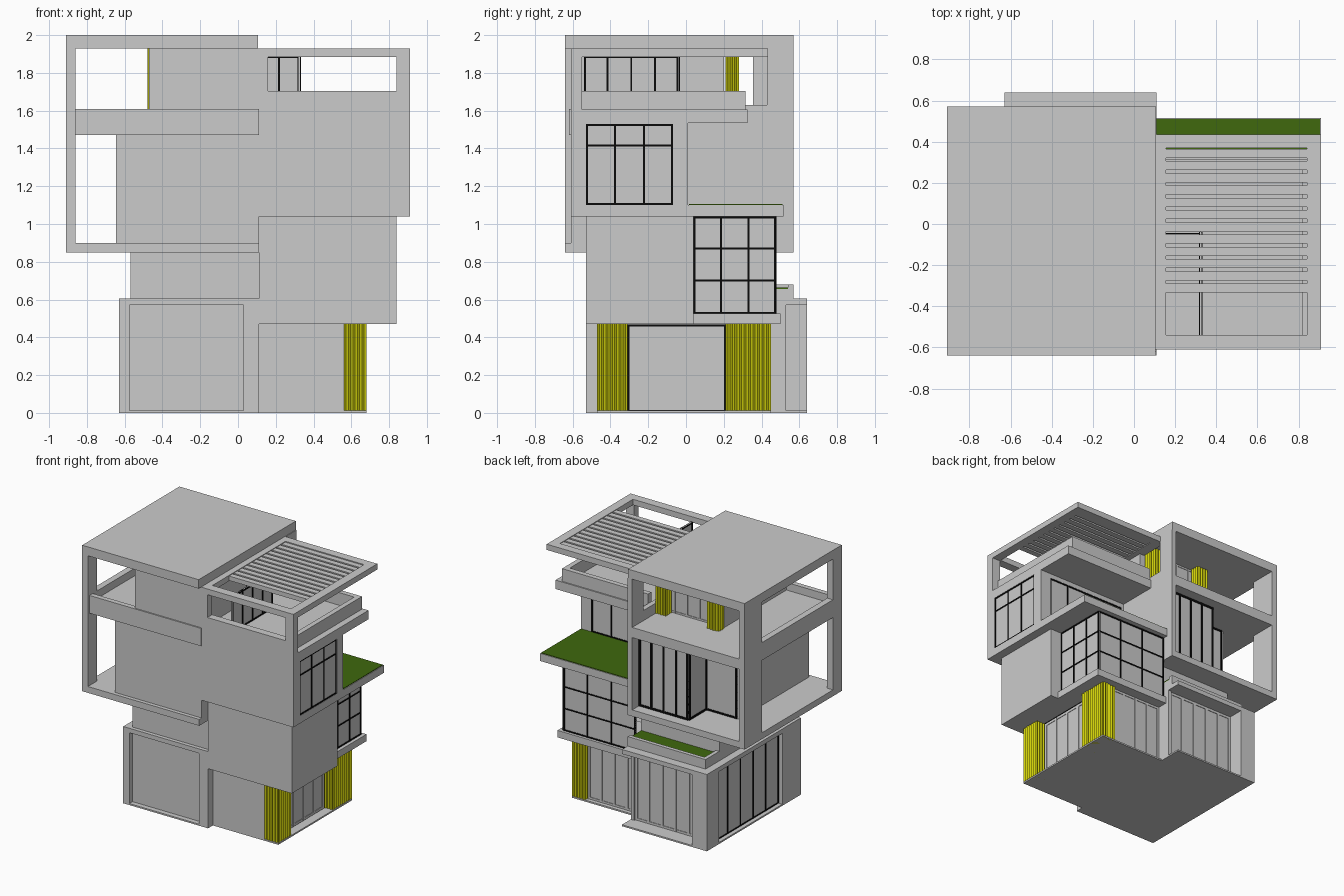
import bpy, bmesh, math

if "Cube" in bpy.data.objects:
    bpy.data.objects.remove(bpy.data.objects["Cube"])


def material(name, rgb):
    m = bpy.data.materials.new(name)
    m.diffuse_color = (*rgb, 1)
    m.use_nodes = True
    m.node_tree.nodes["Principled BSDF"].inputs["Base Color"].default_value = m.diffuse_color
    return m


GREY = material("concrete grey", (0.60, 0.60, 0.60))
BLACK = material("frame black", (0.003, 0.003, 0.003))
YELLOW = material("curtain yellow", (0.60, 0.60, 0.003))
GREEN = material("grass green", (0.05, 0.14, 0.004))


def finish(name, bm, mat):
    bmesh.ops.recalc_face_normals(bm, faces=bm.faces)
    me = bpy.data.meshes.new(name)
    bm.to_mesh(me)
    bm.free()
    me.materials.append(mat)
    ob = bpy.data.objects.new(name, me)
    bpy.context.collection.objects.link(ob)
    return ob


def add_box(bm, x0, x1, y0, y1, z0, z1):
    vs = bmesh.ops.create_cube(bm, size=1)["verts"]
    for v in vs:
        v.co = (x0 if v.co.x < 0 else x1, y0 if v.co.y < 0 else y1, z0 if v.co.z < 0 else z1)


def boxes(name, dims, mat=GREY):
    bm = bmesh.new()
    for d in dims:
        add_box(bm, *d)
    return finish(name, bm, mat)


def box(name, *d, mat=GREY):
    return boxes(name, [d], mat)


def span(axis, p0, p1, a0, a1, z0, z1):
    """Box limits for a panel whose normal is along the given axis."""
    return (p0, p1, a0, a1, z0, z1) if axis == "x" else (a0, a1, p0, p1, z0, z1)


def holed_wall(name, axis, p0, p1, a0, a1, z0, z1, h0, h1, k0, k1):
    parts = [(a0, h0, z0, z1), (h1, a1, z0, z1), (h0, h1, z0, k0), (h0, h1, k1, z1)]
    boxes(name, [span(axis, p0, p1, *q) for q in parts if q[1] - q[0] > .001 and q[3] - q[2] > .001])


def glazing(name, axis, p, a0, a1, z0, z1, cols, rows=(), w=.010, mat=BLACK):
    """Grey pane with mullions and transoms standing proud on both sides."""
    boxes(name + "_pane", [span(axis, p - .004, p + .004, a0, a1, z0, z1)])
    h = w / 2
    bars = []
    for i in range(cols + 1):
        a = min(max(a0 + (a1 - a0) * i / cols, a0 + h), a1 - h)
        bars.append(span(axis, p - .009, p + .009, a - h, a + h, z0, z1))
    for z in (z0 + h, z1 - h, *rows):
        bars.append(span(axis, p - .008, p + .008, a0, a1, z - h, z + h))
    boxes(name + "_frame", bars, mat)


def curtain(name, x0, x1, y0, y1, z0, z1, pitch=.012, depth=.009):
    """Pleated column: rectangle outline with alternating points pushed inward."""
    corners = [(x0, y0), (x1, y0), (x1, y1), (x0, y1)]
    cx, cy = (x0 + x1) / 2, (y0 + y1) / 2
    pts = []
    for k in range(4):
        (ax, ay), (bx, by) = corners[k], corners[(k + 1) % 4]
        n = 2 * max(1, round(math.hypot(bx - ax, by - ay) / pitch / 2))
        for i in range(n):
            x, y = ax + (bx - ax) * i / n, ay + (by - ay) * i / n
            if i % 2:
                if ax == bx:
                    x += math.copysign(depth, cx - x)
                else:
                    y += math.copysign(depth, cy - y)
            pts.append((x, y))
    bm = bmesh.new()
    f = bm.faces.new([bm.verts.new((x, y, z0)) for x, y in pts])
    top = bmesh.ops.extrude_face_region(bm, geom=[f])["geom"]
    bmesh.ops.translate(bm, vec=(0, 0, z1 - z0), verts=[g for g in top if isinstance(g, bmesh.types.BMVert)])
    finish(name, bm, YELLOW)


# ---- Ground storey, left block
box("left_floor", -.63, .11, -.53, .64, 0, .012)
box("left_roof", -.63, .11, -.53, .64, .57, .605)
box("garage_post_left", -.63, -.575, -.53, -.30, 0, .57)
box("garage_post_right", .03, .11, -.53, -.44, 0, .57)
box("garage_door", -.575, .03, -.49, -.47, 0, .57)
box("back_corner_post", -.63, -.50, .49, .64, 0, .57)
box("left_block_side_wall", .08, .11, -.44, .53, 0, .57)
glazing("left_side_window", "x", -.59, -.30, .49, .01, .57, 5)
glazing("left_back_doors", "y", .51, -.50, .08, .01, .57, 5, w=.02, mat=GREY)

# ---- Ground storey, right block
box("right_floor", .11, .68, -.47, .45, 0, .012)
box("right_front_wall", .11, .56, -.47, -.44, 0, .47)
curtain("front_curtain", .56, .68, -.47, -.31, 0, .47)
curtain("back_curtain", .56, .68, .21, .45, 0, .47)
glazing("right_doors", "x", .60, -.31, .21, .005, .468, 1)
glazing("right_door_leaves", "x", .602, -.30, .20, .015, .458, 4, w=.018, mat=GREY)
glazing("right_back_doors", "y", .41, .11, .56, .01, .47, 4, w=.018, mat=GREY)

# ---- First storey, link block under the tower, with planter balcony
box("link_block", -.57, .11, -.50, .40, .605, .85)
boxes("planter_balcony", [(-.57, .11, .40, .54, .605, .655), (-.57, .11, .54, .57, .605, .68),
                          (-.57, -.54, .40, .54, .605, .68)])
box("planter_grass", -.54, .11, .40, .54, .655, .663, mat=GREEN)

# ---- First storey, right block with corner glazing
box("mid_block_slab", .11, .77, .04, .50, .47, .525)
boxes("mid_block", [(.11, .84, -.53, -.50, .47, 1.04), (.81, .84, -.50, .04, .47, 1.04),
                    (.11, .81, -.50, .04, .47, .50), (.74, .81, .01, .04, .50, 1.04)])
glazing("mid_side_window", "x", .735, .04, .475, .525, 1.04, 3, (.70, .87))
glazing("mid_back_window", "y", .47, .11, .735, .525, 1.04, 3, (.70, .87))

# ---- Second storey, right block
boxes("green_roof_slab", [(.11, .91, -.55, .515, 1.04, 1.10)])
box("green_roof", .11, .905, .015, .51, 1.10, 1.105, mat=GREEN)
holed_wall("upper_front_wall", "y", -.61, -.55, .11, .91, 1.04, 1.93, .16, .84, 1.705, 1.885)
holed_wall("upper_side_wall", "x", .88, .91, -.55, .01, 1.10, 1.535, -.53, -.07, 1.10, 1.53)
glazing("upper_side_window", "x", .90, -.53, -.07, 1.10, 1.53, 3, (1.415,))
holed_wall("upper_back_wall", "y", -.02, .01, .11, .88, 1.10, 1.535, .13, .82, 1.10, 1.50)
glazing("upper_back_window", "y", .0, .13, .82, 1.10, 1.50, 4)

# ---- Roof terrace with parapet, glazed room and slatted pergola
box("terrace_slab", .11, .91, -.55, .325, 1.535, 1.605)
boxes("terrace_parapet", [(.82, .86, -.55, .315, 1.605, 1.705), (.11, .82, .275, .315, 1.605, 1.705)])
glazing("terrace_room_side", "x", .325, -.54, -.04, 1.605, 1.89, 4)
glazing("terrace_room_back", "y", -.04, .11, .325, 1.605, 1.89, 2)
boxes("pergola_frame", [(.11, .155, -.55, .435, 1.885, 1.93), (.84, .91, -.55, .435, 1.885, 1.93),
                        (.155, .84, .37, .435, 1.885, 1.93), (.11, .91, -.61, -.54, 1.885, 1.93)])
boxes("pergola_slats", [(.155, .84, .321 - i * .0595, .365 - i * .0595, 1.89, 1.925) for i in range(12)])

# ---- Tower frame on the left
box("tower_roof", -.91, .105, -.64, .57, 1.93, 2.0)
box("tower_base", -.91, .11, -.64, .57, .85, .90)
box("tower_front_column", -.91, -.86, -.64, -.53, .90, 1.93)
box("tower_back_column", -.91, -.86, .355, .57, .90, 1.93)
box("tower_mid_floor", -.91, .11, -.61, .57, 1.47, 1.55)
boxes("tower_parapet", [(-.91, -.86, -.53, .355, 1.47, 1.61), (-.86, .11, -.62, -.58, 1.47, 1.61)])
holed_wall("tower_right_wall", "x", .07, .11, -.58, .57, .85, 1.93, .20, .43, 1.63, 1.885)

# ---- Tower lower room with stepped glazing
box("lower_front_wall", -.645, .11, -.61, -.58, .90, 1.47)
box("lower_left_wall", -.645, -.615, -.58, .26, .90, 1.47)
glazing("lower_back_glass", "y", .48, -.36, .07, .90, 1.47, 4, w=.016)
glazing("lower_return_glass", "x", -.36, .26, .48, .90, 1.47, 1, w=.016)
glazing("lower_step_glass", "y", .26, -.63, -.36, .90, 1.47, 1, w=.014)

# ---- Tower upper room with curtains
box("upper_room_front", -.47, .11, -.61, -.58, 1.55, 1.93)
box("upper_room_left", -.47, -.44, -.58, .19, 1.55, 1.93)
glazing("upper_room_glass", "y", .19, -.47, .07, 1.55, 1.93, 5, w=.014, mat=GREY)
curtain("upper_curtain_right", -.02, .07, .21, .28, 1.55, 1.93)
curtain("upper_curtain_left", -.48, -.38, .21, .28, 1.55, 1.93)
